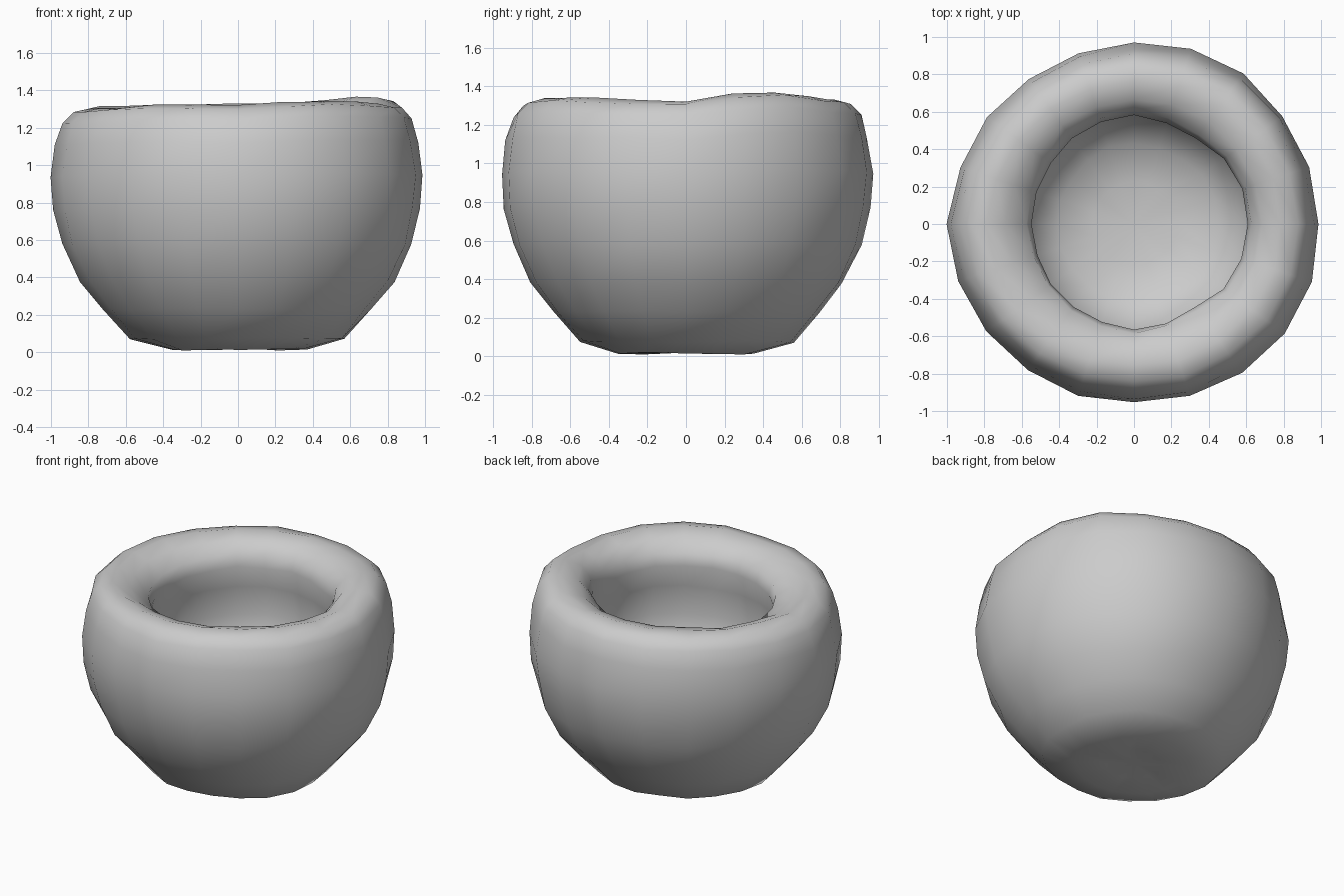
import bpy, bmesh, math, random

cube = bpy.data.objects.get("Cube")
if cube:
    bpy.data.objects.remove(cube)

random.seed(4)
SEGMENTS = 20

# Hand-shaped irregularity, sampled every 30 degrees from +x
OUTER = [.99, .985, .99, .965, .955, .97, 1.0, .98, .965, .955, .975, 1.0]
MOUTH = [.61, .60, .565, .58, .57, .55, .55, .545, .55, .56, .55, .595]
RIM = [1.325, 1.375, 1.34, 1.33, 1.33, 1.32, 1.30, 1.31, 1.32, 1.32, 1.345, 1.335]

# Profiles: (radius factor, height), heights are scaled to the local rim
outside = [(.18, .02), (.37, .015), (.58, .075), (.72, .23), (.84, .38), (.94, .58),
           (.985, .77), (1.0, .95), (.975, 1.13), (.94, 1.25), (.88, 1.31)]
crest = [(.79, 1.33), (.69, 1.295)]
inside = [(1.04, 1.23), (1.0, 1.15), (1.05, 1.0), (1.09, .8), (1.0, .59),
          (.75, .46), (.4, .41)]


def around(table, angle):
    """Smoothly blend a table of values around the circle."""
    t = angle / math.tau * len(table)
    i = int(t)
    f = t - i
    f = f * f * (3 - 2 * f)
    return table[i % len(table)] * (1 - f) + table[(i + 1) % len(table)] * f


def add_ring(bm, radius, height, table):
    ring = []
    for s in range(SEGMENTS):
        a = math.tau * s / SEGMENTS
        r = radius * around(table, a) + random.uniform(-.006, .006)
        lift = (around(RIM, a) - 1.33) * min(1, max(0, height - .5) / .8)
        z = max(0, height + lift + random.uniform(-.006, .006))
        ring.append(bm.verts.new((r * math.cos(a), r * math.sin(a), z)))
    return ring


# Thick-walled bowl: outer wall, rolled rim, undercut mouth and hollow
bm = bmesh.new()
rings = [add_ring(bm, r, z, OUTER) for r, z in outside + crest]
rings += [add_ring(bm, r, z, MOUTH) for r, z in inside]
for low, high in zip(rings, rings[1:]):
    for s in range(SEGMENTS):
        n = (s + 1) % SEGMENTS
        bm.faces.new((low[s], low[n], high[n], high[s]))

# Slightly dented underside and floor
for ring, z in ((rings[0], .03), (rings[-1], .4)):
    centre = bm.verts.new((0, 0, z))
    for s in range(SEGMENTS):
        bm.faces.new((ring[s], ring[(s + 1) % SEGMENTS], centre))
bmesh.ops.recalc_face_normals(bm, faces=bm.faces)
for face in bm.faces:
    face.smooth = True

mesh = bpy.data.meshes.new("bowl")
bm.to_mesh(mesh)
bm.free()
bowl = bpy.data.objects.new("bowl", mesh)
bpy.context.collection.objects.link(bowl)

# Plain grey clay
clay = bpy.data.materials.new("grey_clay")
clay.use_nodes = True
colour = (.6, .6, .6, 1)
clay.diffuse_color = colour
clay.node_tree.nodes["Principled BSDF"].inputs["Base Color"].default_value = colour
mesh.materials.append(clay)
